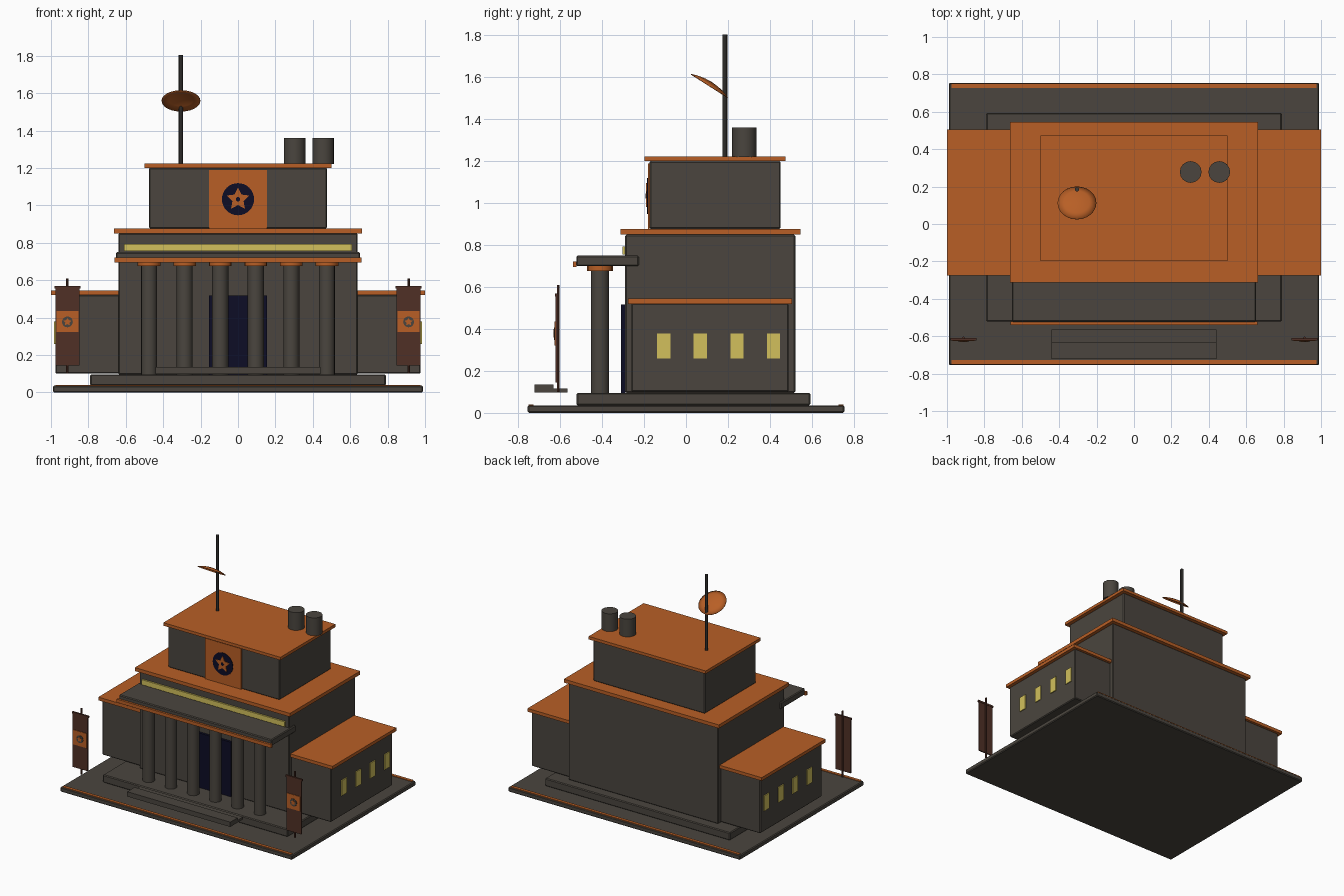
import bpy, bmesh, math
from mathutils import Matrix, Vector

if "Cube" in bpy.data.objects:
    bpy.data.objects.remove(bpy.data.objects["Cube"])


def mat(name, rgb):
    m = bpy.data.materials.new(name)
    m.diffuse_color = (*rgb, 1)
    m.use_nodes = True
    m.node_tree.nodes["Principled BSDF"].inputs["Base Color"].default_value = m.diffuse_color
    return m


GREY = mat("stone_grey", (0.069, 0.060, 0.049))
ORANGE = mat("rust_orange", (0.479, 0.114, 0.019))
NAVY = mat("dark_navy", (0.004, 0.004, 0.019))
YELLOW = mat("window_yellow", (0.645, 0.527, 0.107))
BROWN = mat("banner_brown", (0.080, 0.030, 0.019))
IRON = mat("mast_iron", (0.045, 0.042, 0.038))


def finish(name, bm, material, bevel=0):
    bmesh.ops.recalc_face_normals(bm, faces=bm.faces)
    me = bpy.data.meshes.new(name)
    bm.to_mesh(me)
    bm.free()
    me.materials.append(material)
    ob = bpy.data.objects.new(name, me)
    bpy.context.collection.objects.link(ob)
    if bevel:
        b = ob.modifiers.new("edge_bevel", 'BEVEL')
        b.width, b.segments = bevel, 1
    return ob


def box(name, x, y, z, material, bevel=0):
    """Box from (min, max) pairs."""
    bm = bmesh.new()
    bmesh.ops.create_cube(bm, size=1)
    for v in bm.verts:
        v.co = Vector([(r[0] + r[1]) / 2 + c * (r[1] - r[0]) for r, c in zip((x, y, z), v.co)])
    return finish(name, bm, material, bevel)


def cyl(name, x, y, z, r, sides, material, r_top=None):
    bm = bmesh.new()
    bmesh.ops.create_cone(bm, cap_ends=True, segments=sides, radius1=r,
                          radius2=r if r_top is None else r_top, depth=z[1] - z[0],
                          matrix=Matrix.Translation((x, y, (z[0] + z[1]) / 2)))
    ob = finish(name, bm, material)
    for p in ob.data.polygons:
        p.use_smooth = sides > 8 and abs(p.normal.z) < 0.9
    return ob


def front_plate(name, x, z, y, depth, radii, count, material):
    """Flat polygon facing -y; alternating radii make a star."""
    bm = bmesh.new()
    vs = []
    for i in range(count):
        a = math.pi / 2 + 2 * math.pi * i / count
        r = radii[i % len(radii)]
        vs.append(bm.verts.new((x + r * math.cos(a), y + depth, z + r * math.sin(a))))
    f = bm.faces.new(vs)
    out = bmesh.ops.extrude_face_region(bm, geom=[f])
    for v in out["geom"]:
        if isinstance(v, bmesh.types.BMVert):
            v.co.y = y
    return finish(name, bm, material)


B = 0.006
# Ground slab, edge strips and plinth
box("base_slab", (-.99, .99), (-.755, .755), (0, .036), GREY, B)
for side, s in (("front", -1), ("back", 1)):
    box(side + "_edge_strip", (-.975, .975), sorted((s * .727, s * .75)), (.03, .041), ORANGE)
box("plinth", (-.79, .79), (-.522, .593), (.036, .096), GREY, B)
# Entrance steps
box("outer_step", (-.44, .44), (-.723, -.632), (.098, .135), GREY)
box("inner_step", (-.44, .44), (-.632, -.565), (.098, .116), GREY)

# Main hall, upper storey and their roofs
box("main_hall", (-.64, .64), (-.29, .521), (.096, .85), GREY, B)
box("main_roof", (-.662, .662), (-.312, .545), (.85, .877), ORANGE)
box("upper_storey", (-.477, .477), (-.174, .451), (.877, 1.2), GREY, B)
box("upper_roof", (-.5, .5), (-.197, .474), (1.2, 1.223), ORANGE)

# Canopy with trim and light strip
box("canopy", (-.652, .652), (-.523, -.225), (.70, .75), GREY, B)
box("canopy_trim", (-.66, .66), (-.539, -.522), (.695, .721), ORANGE)
box("light_strip", (-.61, .61), (-.303, -.29), (.755, .794), YELLOW)

# Portico columns
for i in range(6):
    x = -.475 + .19 * i
    cyl(f"column_{i + 1}", x, -.41, (.096, .678), .043, 16, GREY)
    cyl(f"column_capital_{i + 1}", x, -.41, (.676, .701), .061, 16, ORANGE)

# Double door
for s in (-1, 1):
    box("door_leaf", sorted((s * .001, s * .155)), (-.309, -.288), (.096, .517), NAVY)

# Star panel on the upper storey
box("star_panel", (-.155, .155), (-.182, -.173), (.877, 1.19), ORANGE)
front_plate("star_disc", 0, 1.033, -.186, .006, (.086,), 32, NAVY)
front_plate("star", 0, 1.033, -.19, .006, (.064, .031), 10, ORANGE)
front_plate("star_centre", 0, 1.033, -.192, .004, (.012,), 12, NAVY)

for side, s in (("left", -1), ("right", 1)):
    def span(a, b):
        return sorted((s * a, s * b))

    # Side wings with windows
    box(side + "_wing", span(.6, .977), (-.261, .489), (.1, .522), GREY, B)
    box(side + "_wing_roof", span(.6, 1.0), (-.276, .505), (.52, .545), ORANGE)
    for i, y in enumerate((-.107, .068, .243, .417)):
        box(f"{side}_window_{i + 1}", span(.975, .984), (y - .032, y + .032), (.26, .378), YELLOW)

    # Standing banners
    x = s * .912
    cyl(side + "_banner_pole", x, -.609, (.1, .61), .007, 8, BROWN)
    box(side + "_banner_cloth", (x - .064, x + .064), (-.622, -.613), (.145, .558), BROWN)
    box(side + "_banner_bar", (x - .07, x + .07), (-.624, -.61), (.556, .57), BROWN)
    box(side + "_banner_patch", (x - .058, x + .058), (-.626, -.62), (.322, .435), ORANGE)
    front_plate(side + "_banner_disc", x, .377, -.629, .005, (.029,), 20, GREY)
    front_plate(side + "_banner_star", x, .377, -.632, .005, (.022, .012), 10, ORANGE)

# Roof vents
for i, x in enumerate((.303, .456)):
    cyl(f"roof_vent_{i + 1}", x, .278, (1.22, 1.36), .058, 16, GREY)

# Mast and tilted shallow dish
cyl("mast", -.305, .185, (1.22, 1.805), .012, 8, IRON)
bm = bmesh.new()
rings = []
for t in (1, .66, .33):
    rings.append([bm.verts.new((.104 * t * math.cos(a), .104 * t * math.sin(a), .02 * (1 - t * t)))
                  for a in (2 * math.pi * k / 24 for k in range(24))])
tip = bm.verts.new((0, 0, .02))
for k in range(24):
    n = (k + 1) % 24
    for lo, hi in zip(rings, rings[1:]):
        bm.faces.new((lo[k], lo[n], hi[n], hi[k]))
    bm.faces.new((rings[2][k], rings[2][n], tip))
bmesh.ops.transform(bm, verts=bm.verts, matrix=Matrix.Translation((-.305, .113, 1.56))
                    @ Matrix.Rotation(math.radians(-32.5), 4, 'X'))
dish = finish("dish", bm, ORANGE)
for p in dish.data.polygons:
    p.use_smooth = True
shell = dish.modifiers.new("shell", 'SOLIDIFY')
shell.thickness = .004
